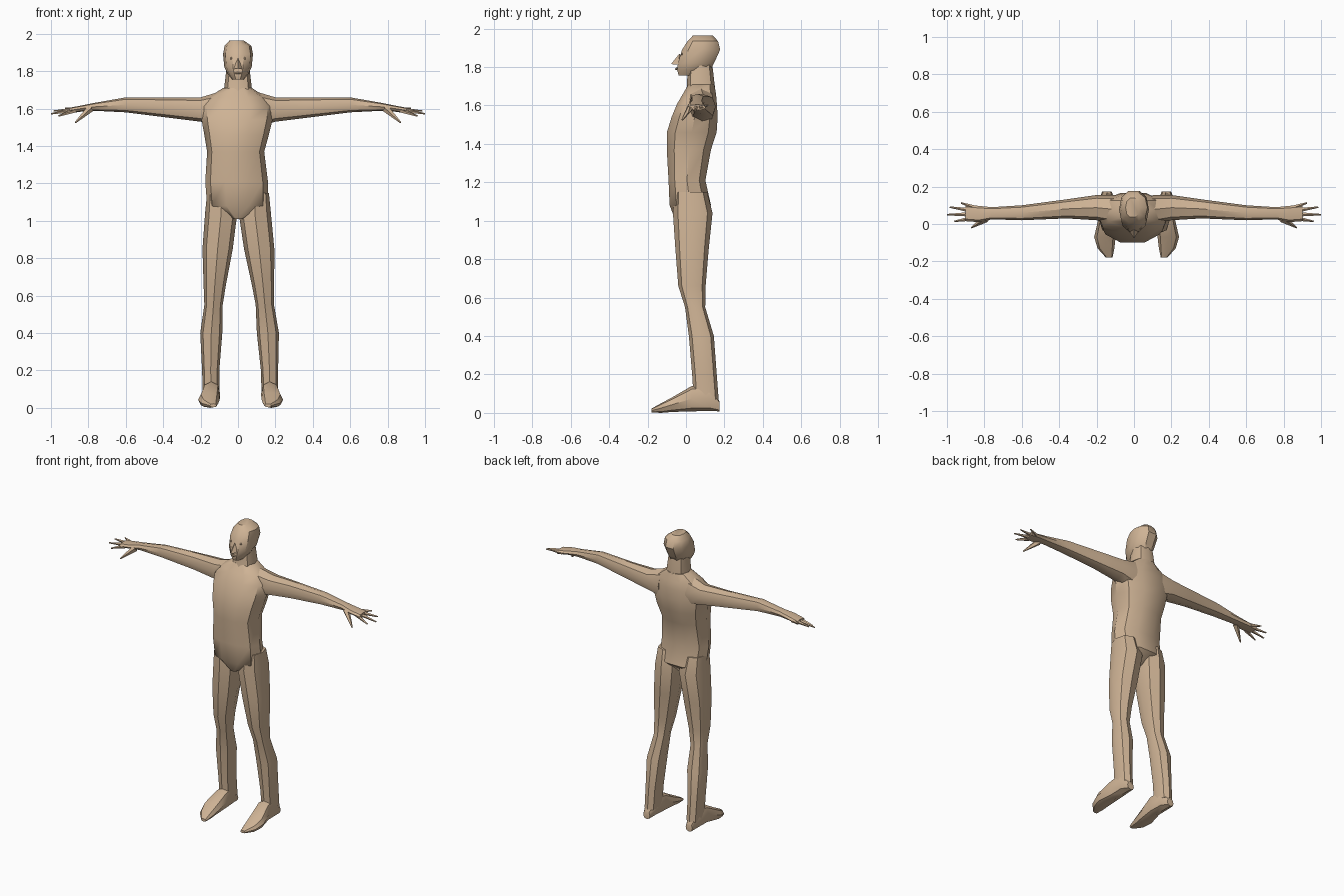
import bpy, bmesh, math
from mathutils import Vector

cube = bpy.data.objects.get("Cube")
if cube:
    bpy.data.objects.remove(cube, do_unlink=True)

skin = bpy.data.materials.new("warm skin")
skin.use_nodes = True
skin.diffuse_color = (0.62, 0.45, 0.30, 1)
bsdf = next(n for n in skin.node_tree.nodes if n.type == 'BSDF_PRINCIPLED')
bsdf.inputs["Base Color"].default_value = skin.diffuse_color
bsdf.inputs["Roughness"].default_value = 0.8


def finish(name, bm, angle=38):
    bmesh.ops.recalc_face_normals(bm, faces=bm.faces)
    mesh = bpy.data.meshes.new(name)
    bm.to_mesh(mesh)
    bm.free()
    mesh.materials.append(skin)
    ob = bpy.data.objects.new(name, mesh)
    bpy.context.collection.objects.link(ob)
    bpy.ops.object.select_all(action='DESELECT')
    ob.select_set(True)
    bpy.context.view_layer.objects.active = ob
    bpy.ops.object.shade_smooth_by_angle(angle=math.radians(angle))
    return ob


def loft(name, sections, place, sides=8, power=0.85):
    """Skin rings given as (station, u_min, u_max, v_min, v_max)."""
    bm = bmesh.new()
    rings = []
    for s, u0, u1, v0, v1 in sections:
        ring = []
        for i in range(sides):
            a = math.tau * i / sides
            c, d = math.cos(a), math.sin(a)
            u = (u0 + u1) / 2 + math.copysign(abs(c) ** power, c) * (u1 - u0) / 2
            v = (v0 + v1) / 2 + math.copysign(abs(d) ** power, d) * (v1 - v0) / 2
            ring.append(bm.verts.new(place(s, u, v)))
        rings.append(ring)
    for a, b in zip(rings, rings[1:]):
        for i in range(sides):
            j = (i + 1) % sides
            bm.faces.new((a[i], a[j], b[j], b[i]))
    bm.faces.new(rings[0])
    bm.faces.new(rings[-1])
    return finish(name, bm)


def spike(name, start, end, radius, tip):
    """Tapered digit between two points."""
    start, end = Vector(start), Vector(end)
    axis = end - start
    bm = bmesh.new()
    bmesh.ops.create_cone(bm, cap_ends=True, segments=5, radius1=radius,
                          radius2=tip, depth=axis.length)
    turn = axis.to_track_quat('Z', 'Y')
    for v in bm.verts:
        v.co = turn @ v.co + (start + end) / 2
    return finish(name, bm)


def upright(s, u, v):
    return (u, v, s)


# Torso, neck and head: height, x range, y range
loft("torso", [
    (1.01, -.03, .03, -.06, .06),
    (1.08, -.165, .16, -.09, .135),
    (1.21, -.175, .16, -.095, .105),
    (1.37, -.165, .14, -.105, .135),
    (1.46, -.18, .165, -.105, .165),
    (1.54, -.195, .185, -.08, .17),
    (1.61, -.20, .19, -.05, .165),
    (1.66, -.16, .15, -.02, .16),
    (1.71, -.08, .075, .01, .15)], upright, sides=10)
loft("neck", [
    (1.62, -.085, .085, -.02, .15),
    (1.70, -.075, .075, .005, .15),
    (1.83, -.06, .06, .01, .135)], upright)
loft("head", [
    (1.755, -.03, .03, -.04, .06),
    (1.785, -.055, .055, -.05, .13),
    (1.82, -.073, .073, -.046, .15),
    (1.89, -.08, .08, -.025, .182),
    (1.935, -.072, .072, .005, .17),
    (1.965, -.045, .03, .035, .14)], upright, sides=10)

# Nose wedge
bm = bmesh.new()
bridge, left, right, tip, back = [bm.verts.new(p) for p in (
    (0, -.034, 1.87), (.026, -.038, 1.812), (-.026, -.038, 1.812),
    (0, -.078, 1.815), (0, -.01, 1.82))]
for f in ((bridge, left, tip), (bridge, tip, right), (tip, left, back, right),
          (bridge, back, left), (bridge, right, back)):
    bm.faces.new(f)
finish("nose", bm)

# Mouth ridge
loft("mouth", [(-.022, -.048, -.042, 1.788, 1.792),
               (0, -.057, -.04, 1.783, 1.797),
               (.022, -.048, -.042, 1.788, 1.792)], lambda s, u, v: (s, u, v), 6)

for side, label in ((1, "left"), (-1, "right")):
    # The left leg stands slightly wider
    splay = 0.028 if side > 0 else 0

    def leg_place(s, u, v):
        return (side * (u + splay * max(0, 1 - s)), v, s)

    def foot_place(s, u, v):
        return (side * (u + splay), s, v)

    def arm_place(s, u, v):
        return (side * s, u, v)

    # Leg: height, x range, y range
    loft(label + "_leg", [
        (1.15, .03, .165, -.06, .11),
        (1.04, .004, .176, -.068, .138),
        (.85, .028, .19, -.055, .118),
        (.66, .064, .184, -.04, .102),
        (.55, .082, .18, -.005, .10),
        (.40, .084, .202, .015, .145),
        (.20, .1, .192, .032, .16),
        (.07, .1, .188, .04, .17)], leg_place)

    # Foot: y, x range, height range
    loft(label + "_foot", [
        (.175, .12, .17, .008, .06),
        (.12, .1, .19, .01, .14),
        (.03, .095, .19, .008, .14),
        (-.07, .098, .213, .005, .082),
        (-.13, .105, .195, 0, .05),
        (-.18, .115, .15, .003, .022)], foot_place)

    # Arm and palm: x, y range, height range
    loft(label + "_arm", [
        (.10, .0, .155, 1.50, 1.69),
        (.20, .02, .155, 1.53, 1.66),
        (.36, .03, .132, 1.55, 1.66),
        (.60, .02, .10, 1.58, 1.66),
        (.76, .025, .09, 1.588, 1.632),
        (.83, .01, .097, 1.585, 1.618),
        (.90, .015, .103, 1.575, 1.605)], arm_place)

    # Fingers and thumb
    for name, root, end, r in (
            ("thumb", (.79, .03, 1.60), (.87, -.02, 1.525), .021),
            ("index_finger", (.87, .03, 1.59), (.96, .014, 1.56), .013),
            ("middle_finger", (.87, .052, 1.592), (1.0, .05, 1.572), .013),
            ("ring_finger", (.87, .073, 1.593), (.985, .09, 1.587), .013),
            ("little_finger", (.86, .09, 1.595), (.925, .113, 1.602), .012)):
        spike(label + "_" + name, (side * root[0], root[1], root[2]),
              (side * end[0], end[1], end[2]), r, .004)

    # Eye
    bm = bmesh.new()
    bmesh.ops.create_icosphere(bm, subdivisions=1, radius=.007)
    for v in bm.verts:
        v.co += Vector((side * .036, -.021, 1.868))
    finish(label + "_eye", bm)
